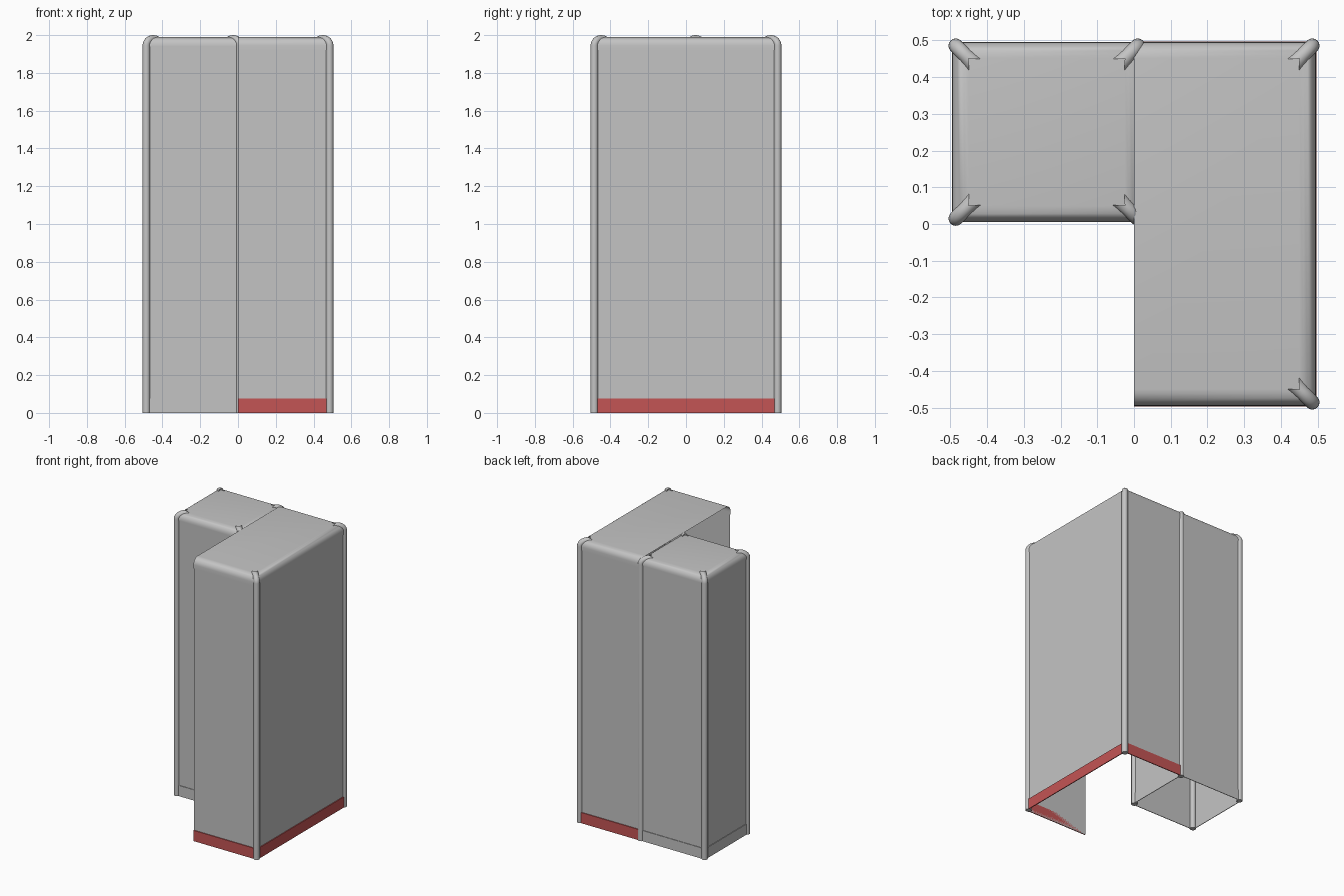
import bpy, bmesh
from math import sin, cos, pi, radians
from mathutils import Vector

cube = bpy.data.objects.get("Cube")
if cube:
    bpy.data.objects.remove(cube, do_unlink=True)


def material(name, color):
    m = bpy.data.materials.new(name)
    m.use_nodes = True
    m.diffuse_color = color
    m.node_tree.nodes["Principled BSDF"].inputs["Base Color"].default_value = color
    return m


GREY = material("light_grey", (0.55, 0.55, 0.55, 1))
RED = material("plinth_red", (0.55, 0.09, 0.09, 1))
ROUND, TOP = 0.045, 1.99


def finish(name, bm, mat):
    bmesh.ops.recalc_face_normals(bm, faces=bm.faces[:])
    mesh = bpy.data.meshes.new(name)
    bm.to_mesh(mesh)
    bm.free()
    mesh.materials.append(mat)
    ob = bpy.data.objects.new(name, mesh)
    bpy.context.collection.objects.link(ob)
    bpy.ops.object.select_all(action="DESELECT")
    ob.select_set(True)
    bpy.context.view_layer.objects.active = ob
    bpy.ops.object.shade_smooth_by_angle(angle=radians(35))
    return ob


def box(lo, hi):
    bm = bmesh.new()
    bmesh.ops.create_cube(bm, size=1)
    lo, hi = Vector(lo), Vector(hi)
    for v in bm.verts:
        v.co = [l + (c + 0.5) * (h - l) for l, h, c in zip(lo, hi, v.co)]
    bm.normal_update()
    return bm


def shell(name, lo, hi, open_sides, rounded=False):
    """Sheet box without the faces pointing in the open directions."""
    bm = box(lo, hi)
    if rounded:
        edges = [e for e in bm.edges if all(v.co.z > hi[2] - 0.001 for v in e.verts)
                 and not any(f.normal.dot(Vector(d)) > 0.9
                             for f in e.link_faces for d in open_sides)]
        bmesh.ops.bevel(bm, geom=edges, offset=ROUND, segments=6, profile=0.5,
                        affect="EDGES")
        bm.normal_update()
    gone = [f for f in bm.faces if any(f.normal.dot(Vector(d)) > 0.99 for d in open_sides)]
    bmesh.ops.delete(bm, geom=gone, context="FACES")
    finish(name, bm, GREY)


def post(name, x, y, sx, sy):
    """Corner tube that curls over the roof edge and ends in a swallowtail."""
    sides, r = 16, 0.02
    out = Vector((sx, sy, 0))
    across = Vector((-sy, sx, 0)).normalized()
    base = Vector((x, y, 0)) - out * ROUND
    bend = ROUND - 0.01
    path = [(base + out * bend, 0)]
    for i in range(9):
        a = i * pi / 16
        path.append((base + out * bend * cos(a) + Vector((0, 0, TOP - ROUND + bend * sin(a))), a))
    bm = bmesh.new()
    rings = []
    for k, (c, a) in enumerate(path):
        normal = out.normalized() * cos(a) + Vector((0, 0, sin(a)))
        last = k == len(path) - 1
        ring = []
        for j in range(sides):
            t = 2 * pi * j / sides
            p = c + across * cos(t) * r * (1.3 if last else 1) + normal * sin(t) * r
            if last:
                p -= out * 0.02 * abs(cos(t))
            ring.append(bm.verts.new(p))
        rings.append(ring)
    for a, b in zip(rings, rings[1:]):
        for j in range(sides):
            n = (j + 1) % sides
            bm.faces.new((a[j], a[n], b[n], b[j]))
    bm.faces.new(rings[0])
    # Fan closes the notched end
    tip = bm.verts.new(path[-1][0])
    for j in range(sides):
        bm.faces.new((rings[-1][j], rings[-1][(j + 1) % sides], tip))
    finish(name, bm, GREY)


DOWN, UP, LEFT_OPEN = (0, 0, -1), (0, 0, 1), (-1, 0, 0)
E = 0.495          # outer wall plane
SX, SY = 0.02, 0.005   # inner corner of the small column
IN = 0.004         # walls sit slightly behind the roof lip

# Tall main section: front, side and back walls with a lipped roof
shell("main_walls", (0, -E + IN, 0), (E - IN, E - IN, 1.94), [DOWN, UP, LEFT_OPEN])
shell("main_roof", (0, -E, 1.92), (E, E, TOP), [DOWN, LEFT_OPEN], True)

# Small rear column: four walls and a roof rounded all the way round
shell("column_walls", (-E + IN, SY + IN, 0), (SX - IN, E - IN, 1.95), [DOWN, UP])
shell("column_roof", (-E, SY, 1.94), (SX, E, TOP), [DOWN], True)

# Corner posts
for label, x, y, sx, sy in (
        ("main_front", E, -E, 1, -1), ("main_back", E, E, 1, 1),
        ("column_back_outer", -E, E, -1, 1), ("column_front_outer", -E, SY, -1, -1),
        ("column_front_inner", SX, SY, 1, -1), ("column_back_inner", SX, E, 1, 1)):
    post(label + "_post", x, y, sx, sy)

# Plinth strips
H, D = 0.075, 0.47
for label, lo, hi, mat in (
        ("main_front", (0, -E - 0.002), (D, -E + IN), RED),
        ("main_side", (E - IN, -D), (E + 0.002, D), RED),
        ("main_back", (0.02, E - IN), (D, E + 0.002), RED),
        ("column_front", (-D, SY), (0, SY + IN), GREY),
        ("column_outer", (-E, 0.03), (-E + IN, D), GREY),
        ("column_inner", (SX - IN, 0.03), (SX, D), GREY),
        ("column_back", (-D, E - IN), (0, E), GREY)):
    finish(label + "_plinth", box((*lo, 0), (*hi, H)), mat)
